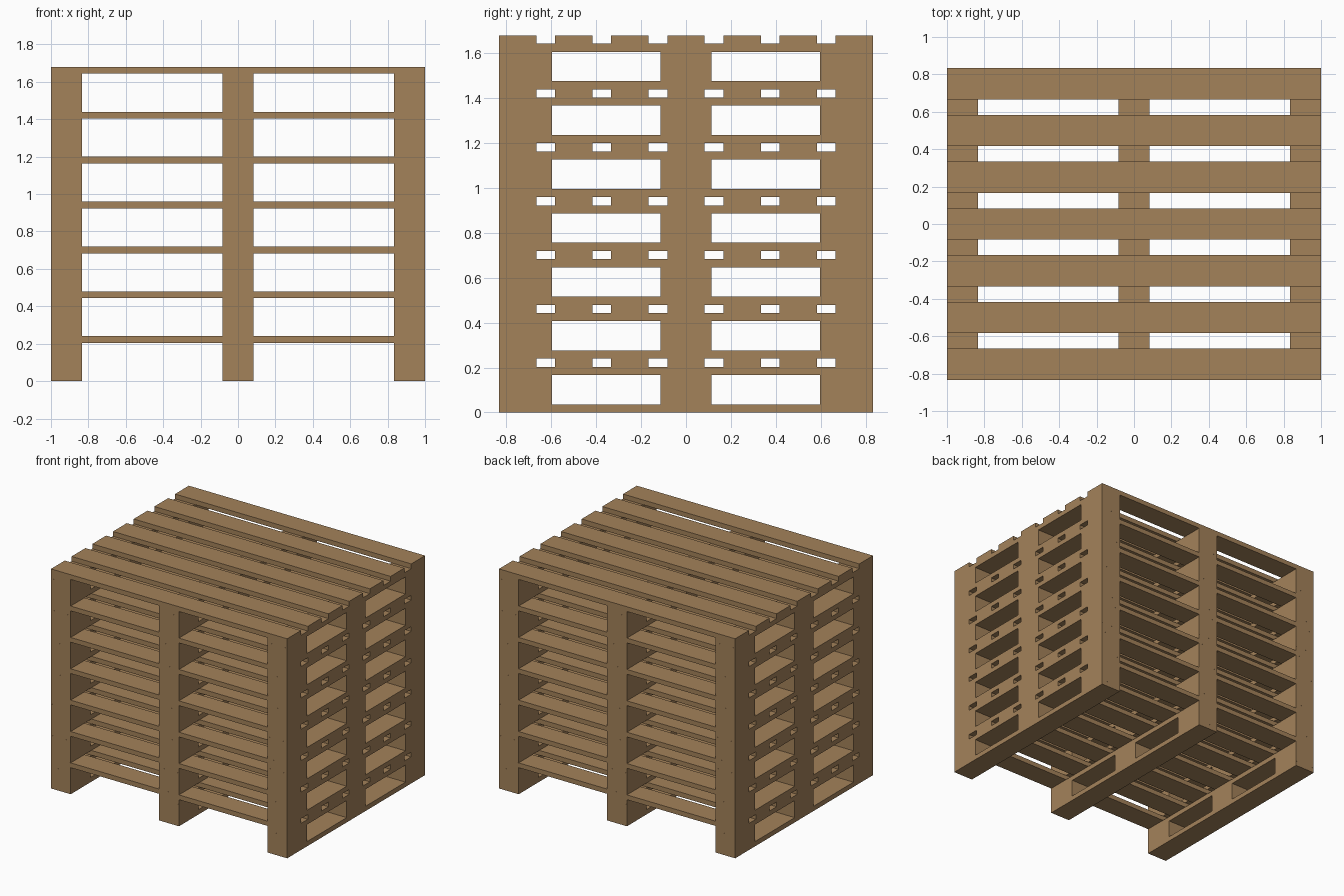
import bpy

cube = bpy.data.objects.get("Cube")
if cube:
    bpy.data.objects.remove(cube, do_unlink=True)

wood = bpy.data.materials.new("pale_brown_wood")
wood.use_nodes = True
wood.diffuse_color = (0.37, 0.223, 0.102, 1)
wood.node_tree.nodes["Principled BSDF"].inputs["Base Color"].default_value = wood.diffuse_color

# Shared dimensions
HALF_X, HALF_Y = 1.0, 0.8333
BOARD_W, BOARD_T = 0.1667, 0.0365
LAYER_H = 0.24
LAYERS = 7
STRIP_X = HALF_X - BOARD_W / 2
BLOCK_H = LAYER_H - 3 * BOARD_T


def box(name, center, size):
    bpy.ops.mesh.primitive_cube_add(size=1, location=center)
    ob = bpy.context.object
    ob.name = name
    ob.scale = size
    bpy.ops.object.transform_apply(location=False, rotation=False, scale=True)
    ob.data.materials.append(wood)
    return ob


def add_pallet(base):
    for x in (-STRIP_X, 0, STRIP_X):
        # Bottom runner and upper stringer, front to back
        for name, z in (("bottom_runner", BOARD_T / 2),
                        ("stringer", BOARD_T * 1.5 + BLOCK_H)):
            box(name, (x, 0, base + z), (BOARD_W, 2 * HALF_Y, BOARD_T))
        # Three spacer blocks between them
        for y, depth in ((-0.715, 0.237), (0, 0.227), (0.715, 0.237)):
            box("spacer_block", (x, y, base + BOARD_T + BLOCK_H / 2),
                (BOARD_W, depth, BLOCK_H))
    # Seven deck boards, side to side
    for i in range(-3, 4):
        box("deck_board", (0, i * 0.25, base + LAYER_H - BOARD_T / 2),
            (2 * HALF_X, BOARD_W, BOARD_T))


# Stack of identical pallets
for layer in range(LAYERS):
    add_pallet(layer * LAYER_H)
